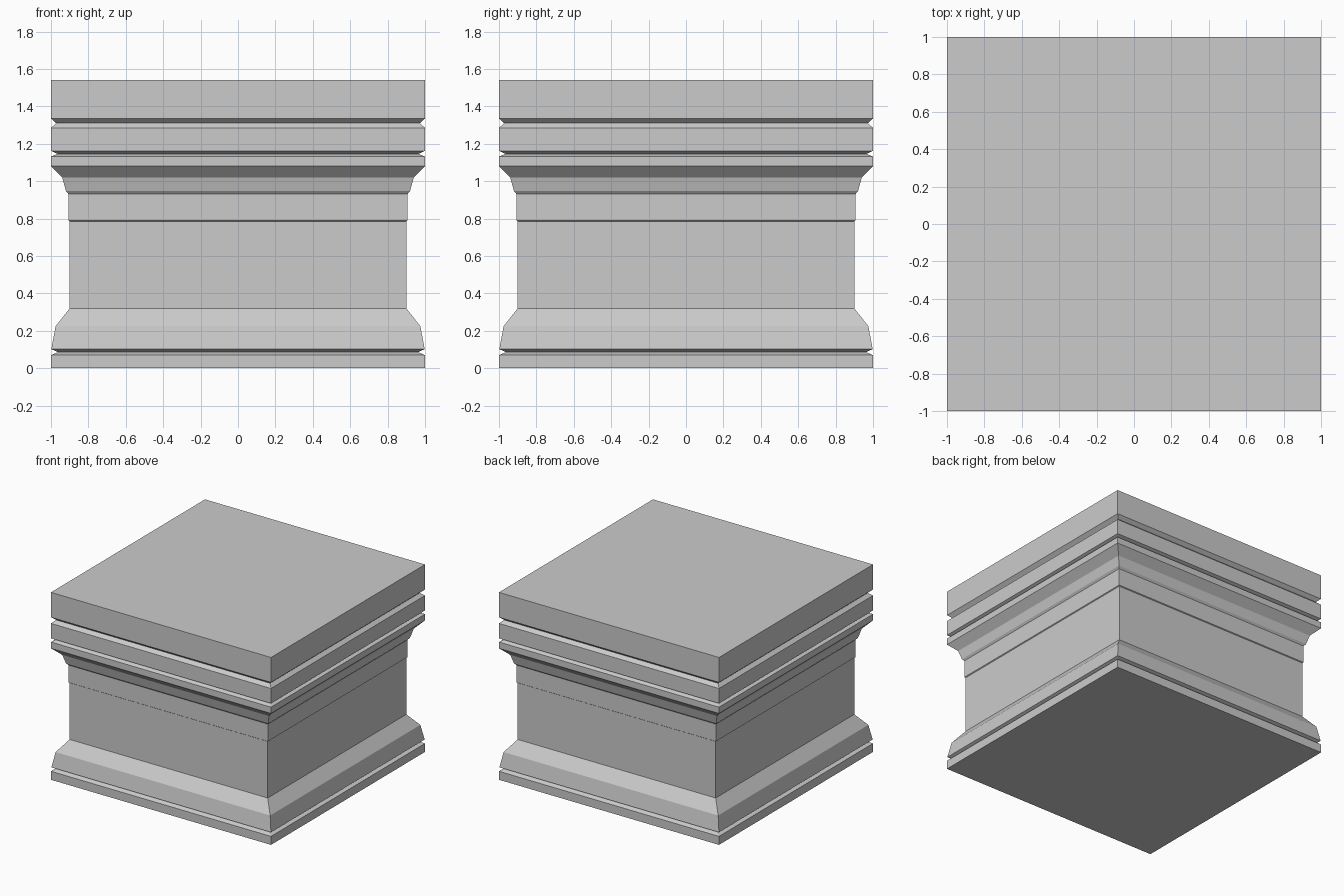
import bpy
import bmesh

if "Cube" in bpy.data.objects:
    bpy.data.objects.remove(bpy.data.objects["Cube"])

# Moulding profile: (half width, height), bottom to top
PROFILE = [
    (1.0, 0.0), (1.0, 0.07), (0.962, 0.086), (0.998, 0.102),    # plinth and groove
    (0.975, 0.225), (0.90, 0.32),                               # sloped base moulding
    (0.90, 0.785), (0.907, 0.79), (0.907, 0.932),               # shaft
    (0.92, 0.948), (0.94, 1.02), (1.0, 1.08),                   # flared moulding
    (1.0, 1.132), (0.965, 1.146), (1.0, 1.162),                 # lower cap groove
    (1.0, 1.285), (0.972, 1.31), (1.0, 1.335),                  # upper cap groove
    (1.0, 1.54),                                                # top slab
]


def square_loft(name, profile):
    """Stack square rings along a profile, bridge them and cap both ends."""
    bm = bmesh.new()
    corners = [(-1, -1), (1, -1), (1, 1), (-1, 1)]
    rings = [[bm.verts.new((r * x, r * y, z)) for x, y in corners]
             for r, z in profile]
    for low, high in zip(rings, rings[1:]):
        for i in range(4):
            j = (i + 1) % 4
            bm.faces.new((low[i], low[j], high[j], high[i]))
    bm.faces.new(rings[0][::-1])
    bm.faces.new(rings[-1])
    mesh = bpy.data.meshes.new(name)
    bm.to_mesh(mesh)
    bm.free()
    obj = bpy.data.objects.new(name, mesh)
    bpy.context.collection.objects.link(obj)
    return obj


# Square pedestal, one closed solid
square_loft("pedestal", PROFILE)
